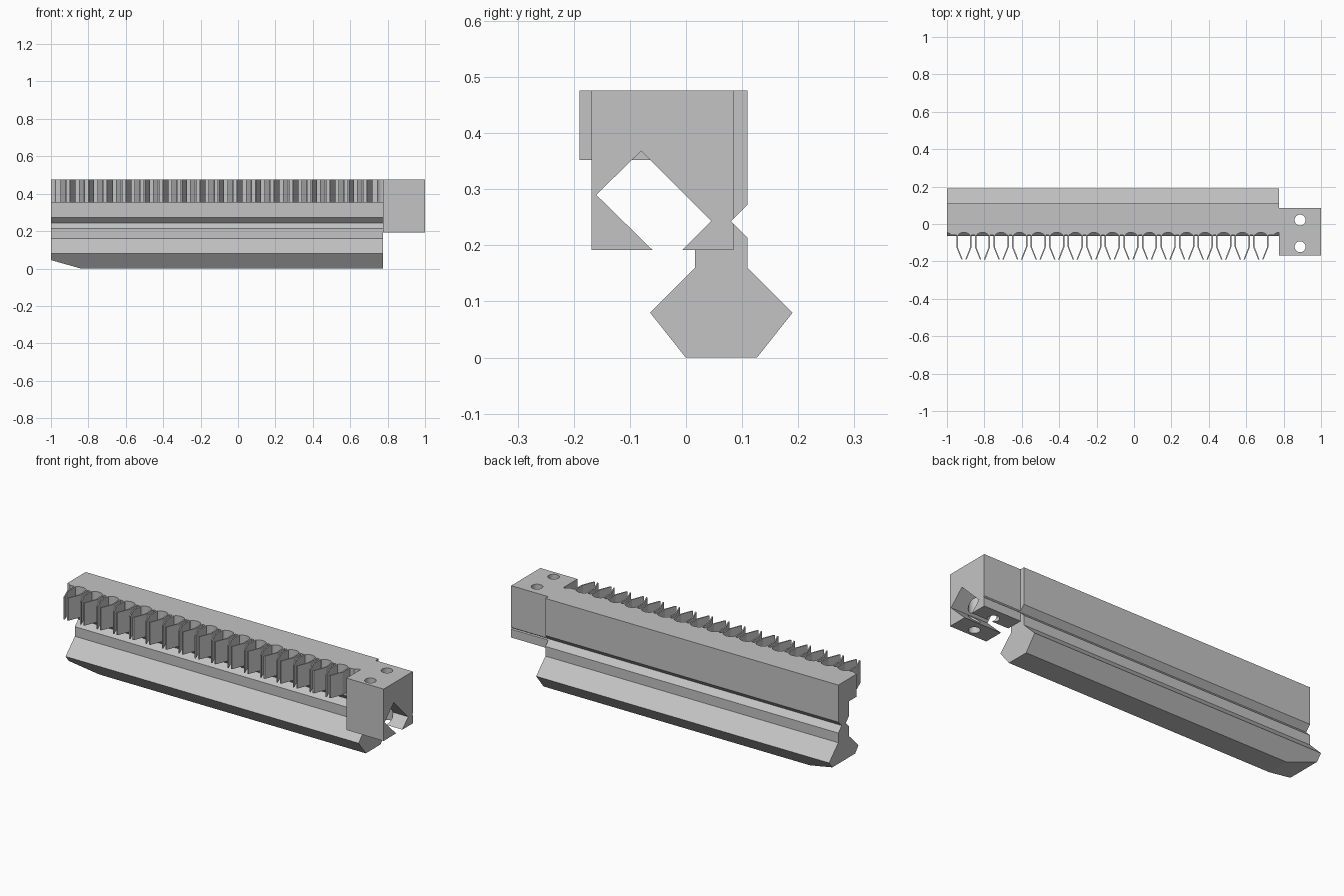
import bpy, bmesh, math
from mathutils import Vector

cube = bpy.data.objects.get("Cube")
if cube:
    bpy.data.objects.remove(cube, do_unlink=True)

grey = bpy.data.materials.new("light_grey")
grey.use_nodes = True
colour = (0.55, 0.55, 0.55, 1)
grey.diffuse_color = colour
grey.node_tree.nodes["Principled BSDF"].inputs["Base Color"].default_value = colour

LEFT, RIGHT, END = -1.0, 0.775, 1.0      # rail start, rail end, block end
TOP, SHELF = 0.476, 0.352                # comb height range
PITCH, FIRST, CLIPS = 0.0992, -0.909, 17


def extrude(outlines, axis, start, end):
    """Prisms from 2D outlines: (y, z) along x, or (x, y) along z."""
    bm = bmesh.new()
    for outline in outlines:
        if axis == "x":
            pts = [Vector((start, a, b)) for a, b in outline]
            move = Vector((end - start, 0, 0))
        else:
            pts = [Vector((a, b, start)) for a, b in outline]
            move = Vector((0, 0, end - start))
        face = bm.faces.new([bm.verts.new(p) for p in pts])
        ext = bmesh.ops.extrude_face_region(bm, geom=[face])["geom"]
        bmesh.ops.translate(bm, vec=move, verts=[g for g in ext if isinstance(g, bmesh.types.BMVert)])
    bmesh.ops.recalc_face_normals(bm, faces=bm.faces)
    return bm


def make(name, bm):
    mesh = bpy.data.meshes.new(name)
    bm.to_mesh(mesh)
    bm.free()
    mesh.materials.append(grey)
    obj = bpy.data.objects.new(name, mesh)
    bpy.context.collection.objects.link(obj)
    return obj


def smooth(obj):
    bpy.ops.object.select_all(action="DESELECT")
    obj.select_set(True)
    bpy.context.view_layer.objects.active = obj
    bpy.ops.object.shade_smooth_by_angle(angle=math.radians(30))


# Rail: mirrored bulb, neck and V grooves, with a tall upper web
half = [(0.0635, 0), (0.127, 0.08), (0.047, 0.16), (0.047, 0.213),
        (0.0175, 0.243), (0.047, 0.273), (0.047, TOP)]
mid = 0.063
profile = [(mid + y, z) for y, z in half] + [(mid - y, z) for y, z in reversed(half)]
bm = extrude([profile], "x", LEFT, RIGHT)
# Slanted lead-in under the right end
cut = bmesh.ops.bisect_plane(bm, geom=bm.verts[:] + bm.edges[:] + bm.faces[:],
                             plane_co=(LEFT, 0, 0.045), plane_no=(-0.045, 0, -0.16),
                             clear_outer=True)["geom_cut"]
bmesh.ops.holes_fill(bm, edges=[e for e in cut if isinstance(e, bmesh.types.BMEdge)])
bmesh.ops.recalc_face_normals(bm, faces=bm.faces)
make("rail", bm)

# Comb ledge: a plate with a scallop in its front edge for every clip
FRONT, BACK = -0.06, mid - 0.047
RADIUS, DEPTH = 0.0427, 0.015
centre_y = FRONT + DEPTH - RADIUS


def edge_y(x):
    offset = (x - FIRST + PITCH / 2) % PITCH - PITCH / 2
    if abs(offset) >= RADIUS:
        return FRONT
    return max(FRONT, centre_y + math.sqrt(RADIUS ** 2 - offset ** 2))


reach = math.sqrt(RADIUS ** 2 - (RADIUS - DEPTH) ** 2)
xs = {LEFT, RIGHT}
for k in range(-1, CLIPS + 1):
    for i in range(11):
        x = FIRST + k * PITCH + reach * (i / 5 - 1)
        if LEFT < x < RIGHT:
            xs.add(x)
ledge = [(x, edge_y(x)) for x in sorted(xs)] + [(RIGHT, BACK), (LEFT, BACK)]
smooth(make("comb_ledge", extrude([ledge], "z", SHELF, TOP)))

# Clip fins: thin walls that run forward and then bend together
fin = [(0.033, -0.054), (0.033, -0.124), (0.007, -0.19),
       (0.014, -0.19), (0.041, -0.122), (0.041, -0.054)]
fins = [[(FIRST + k * PITCH + side * x, y) for x, y in fin]
        for k in range(CLIPS) for side in (-1, 1)]
make("clip_fins", extrude(fins, "z", SHELF, TOP))

# End block with an open diagonal channel and a shallow back groove
block_profile = [(-0.168, 0.192), (-0.06, 0.192), (-0.16, 0.29), (-0.08, 0.368),
                 (0.045, 0.243), (-0.006, 0.192), (0.085, 0.192), (0.085, 0.238),
                 (0.08, 0.243), (0.085, 0.248), (0.085, TOP), (-0.168, TOP)]
block = make("end_block", extrude([block_profile], "x", RIGHT, END))

# Two upright screw holes through the block
holes = [[(0.888 + 0.029 * math.cos(a), y + 0.029 * math.sin(a))
          for a in (math.tau * i / 32 for i in range(32))] for y in (0.021, -0.122)]
cutter = make("hole_cutter", extrude(holes, "z", 0.1, 0.6))
cutter.hide_render = True
mod = block.modifiers.new("holes", "BOOLEAN")
mod.operation, mod.solver, mod.object = "DIFFERENCE", "EXACT", cutter
bpy.context.view_layer.objects.active = block
bpy.ops.object.modifier_apply(modifier=mod.name)
bpy.data.objects.remove(cutter, do_unlink=True)
smooth(block)
